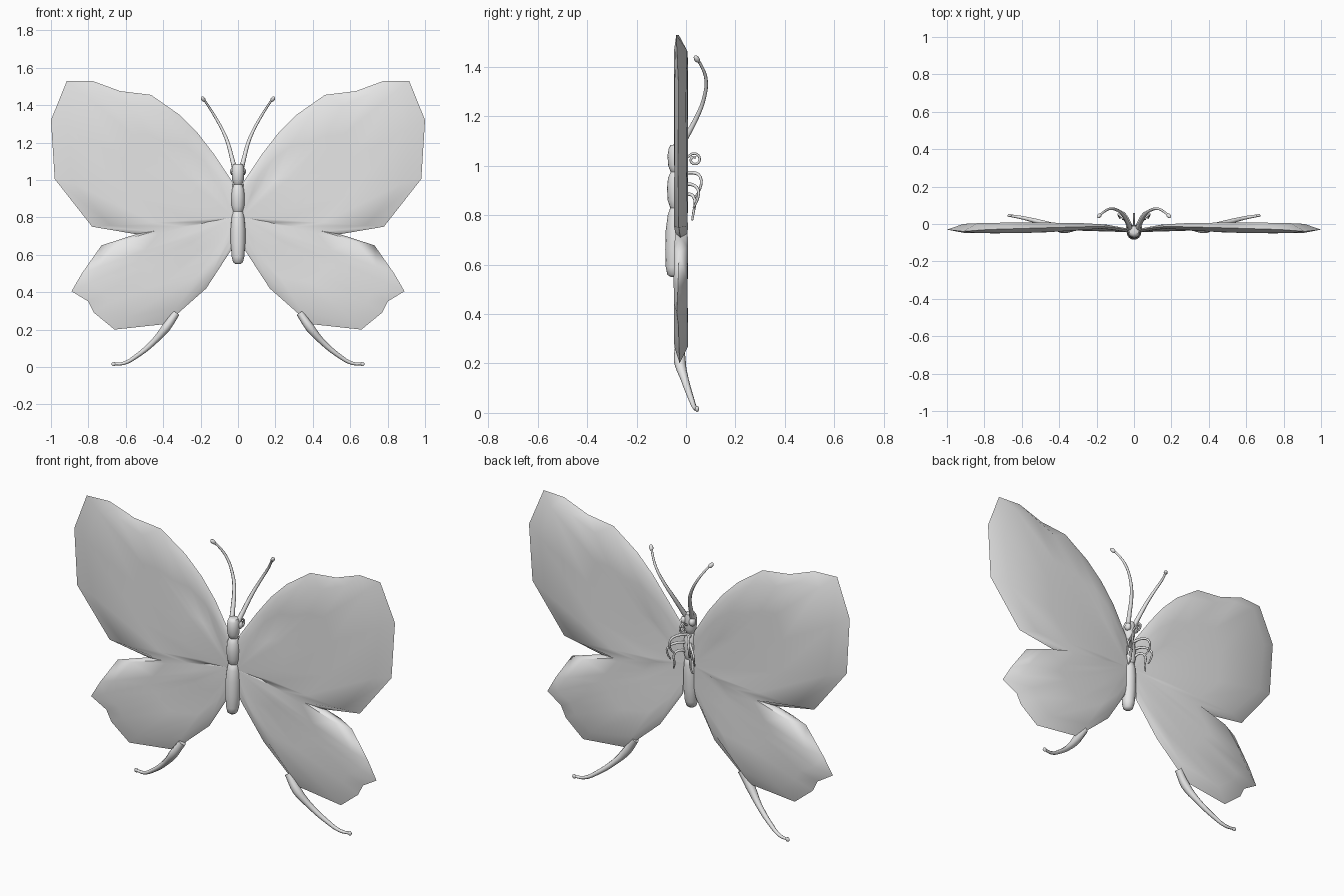
import bpy, bmesh, math
from mathutils import Vector

if "Cube" in bpy.data.objects:
    bpy.data.objects.remove(bpy.data.objects["Cube"])

grey = bpy.data.materials.new("soft_grey")
grey.diffuse_color = (0.8, 0.8, 0.8, 1)
grey.use_nodes = True
grey.node_tree.nodes["Principled BSDF"].inputs["Base Color"].default_value = grey.diffuse_color


def finish(obj, angle=50):
    obj.data.materials.clear()
    obj.data.materials.append(grey)
    bpy.ops.object.select_all(action='DESELECT')
    obj.select_set(True)
    bpy.context.view_layer.objects.active = obj
    bpy.ops.object.shade_smooth_by_angle(angle=math.radians(angle))
    return obj


def mesh_object(name, bm, angle=50):
    bmesh.ops.recalc_face_normals(bm, faces=bm.faces)
    me = bpy.data.meshes.new(name)
    bm.to_mesh(me)
    bm.free()
    obj = bpy.data.objects.new(name, me)
    bpy.context.collection.objects.link(obj)
    return finish(obj, angle)


def tube(name, pts, radii, side=1, res=4):
    """Smooth tapered tube through points; side=-1 mirrors it."""
    cu = bpy.data.curves.new(name, 'CURVE')
    cu.dimensions = '3D'
    cu.bevel_depth = 1
    cu.bevel_resolution = 2
    cu.resolution_u = res
    cu.use_fill_caps = True
    sp = cu.splines.new('BEZIER')
    sp.bezier_points.add(len(pts) - 1)
    for i, (bp, p) in enumerate(zip(sp.bezier_points, pts)):
        bp.co = (p[0] * side, p[1], p[2])
        bp.handle_left_type = bp.handle_right_type = 'AUTO'
        bp.radius = radii[min(i, len(radii) - 1)]
    obj = bpy.data.objects.new(name, cu)
    bpy.context.collection.objects.link(obj)
    bpy.ops.object.select_all(action='DESELECT')
    obj.select_set(True)
    bpy.context.view_layer.objects.active = obj
    bpy.ops.object.convert(target='MESH')
    return finish(bpy.context.view_layer.objects.active)


def ball(name, loc, scale, direction=None):
    bpy.ops.mesh.primitive_uv_sphere_add(segments=12, ring_count=8, location=loc)
    obj = bpy.context.object
    obj.name = name
    obj.scale = scale
    if direction:
        obj.rotation_euler = Vector(direction).to_track_quat('Z', 'Y').to_euler()
    return finish(obj)


def lerp_table(table, x):
    for (x0, a), (x1, b) in zip(table, table[1:]):
        if x <= x1:
            return a + (b - a) * max(0, (x - x0) / (x1 - x0))
    return table[-1][1]


# Wing outline (x, z), from the shoulder round the tip to the hind root
OUTLINE = [(.03, .99), (.13, 1.14), (.215, 1.25), (.315, 1.35), (.465, 1.455),
           (.63, 1.475), (.78, 1.53), (.915, 1.53), (1, 1.32), (.98, 1.005),
           (.78, .75), (.545, .71), (.73, .65), (.835, .5), (.89, .405),
           (.8, .35), (.77, .29), (.66, .2), (.385, .23), (.17, .42), (.04, .62)]
ROOT = Vector((.02, .8))
# Depth of the two wing surfaces and the rim, along x
FRONT = [(0, -.045), (.06, -.042), (.15, -.022), (.3, -.034), (.5, -.046), (.75, -.05), (1, -.045)]
BACK = [(0, -.03), (.06, -.02), (.15, -.003), (.3, .006), (.65, .008), (.85, .004), (1, -.005)]
RIM = [(0, -.036), (.15, -.012), (.4, -.018), (.8, -.03), (.92, -.04), (1, -.03)]


def wing(name, side):
    bm = bmesh.new()
    rim = [bm.verts.new((x * side, lerp_table(RIM, x), z)) for x, z in OUTLINE]
    for table in (FRONT, BACK):
        rings = [rim]
        for k in (1, .66, .33):
            ring = []
            for x, z in OUTLINE:
                v = Vector((x, z)) - ROOT
                t = k * (1 - min(.1, .2 * v.length) / v.length)
                p = ROOT + v * t
                ring.append(bm.verts.new((p.x * side, lerp_table(table, p.x), p.y)))
            rings.append(ring)
        hub = bm.verts.new((ROOT.x * side, lerp_table(table, ROOT.x), ROOT.y))
        n = len(OUTLINE)
        for a, b in zip(rings, rings[1:]):
            for i in range(n - 1):
                bm.faces.new((a[i], a[i + 1], b[i + 1], b[i]))
        for i in range(n - 1):
            bm.faces.new((rings[-1][i], rings[-1][i + 1], hub))
    return mesh_object(name, bm, 60)


def lathe(name, profile, seg=16):
    """Round body part from (z, radius, y centre) rows."""
    bm = bmesh.new()
    rings = []
    for z, r, y in profile:
        rings.append([bm.verts.new((r * math.cos(math.tau * i / seg),
                                    y + r * math.sin(math.tau * i / seg), z))
                      for i in range(seg)])
    for a, b in zip(rings, rings[1:]):
        for i in range(seg):
            j = (i + 1) % seg
            bm.faces.new((a[i], a[j], b[j], b[i]))
    bm.faces.new(rings[0])
    bm.faces.new(rings[-1])
    return mesh_object(name, bm)


# Body
lathe("abdomen", [(.55, .012, -.05), (.56, .026, -.05), (.59, .034, -.048), (.66, .039, -.045),
                  (.74, .039, -.043), (.8, .034, -.04), (.83, .026, -.038), (.84, .015, -.038)])
lathe("thorax", [(.815, .016, -.038), (.83, .026, -.038), (.86, .034, -.04), (.91, .036, -.041),
                 (.95, .032, -.041), (.975, .022, -.04), (.985, .012, -.04)])
lathe("head", [(.965, .012, -.04), (.975, .022, -.04), (1.0, .031, -.041), (1.04, .034, -.041),
               (1.07, .031, -.039), (1.083, .026, -.037), (1.086, .014, -.036)])

# Coiled mouth tube behind the head
coil = [(0, .034 + r * math.cos(a), 1.025 + r * math.sin(a))
        for a, r in ((2.6 - i * .8, .027 - i * .0018) for i in range(11))]
tube("mouth_coil", [(0, -.02, 1.02)] + coil, [.006, .005])

# Legs, one path per pair
LEGS = {
    "front_leg": [(.012, -.02, .965), (.035, .03, .972), (.055, .058, .955), (.06, .056, .905), (.045, .03, .865)],
    "middle_leg": [(.014, -.02, .92), (.045, .02, .925), (.08, .05, .9), (.082, .045, .86), (.075, .03, .83)],
    "hind_leg": [(.014, -.02, .87), (.03, .015, .885), (.05, .035, .865), (.05, .03, .81), (.06, .025, .78)],
}

for side, tag in ((1, "right"), (-1, "left")):
    wing("wing_" + tag, side)
    # Wing tail
    tube("tail_" + tag, [(.33, -.022, .29), (.385, -.025, .21), (.45, -.005, .135), (.54, .02, .06),
                         (.61, .036, .02), (.665, .045, .016)],
         [.02, .024, .016, .012, .009, .007], side)
    ball("tail_tip_" + tag, (.665 * side, .045, .016), (.012, .008, .012))
    # Antenna
    tube("antenna_" + tag, [(.018, -.03, 1.06), (.032, .0, 1.115), (.055, .045, 1.2), (.085, .072, 1.27),
                            (.13, .081, 1.35), (.165, .062, 1.405), (.183, .046, 1.43)],
         [.014, .012, .01, .008, .007, .006, .006], side)
    ball("antenna_tip_" + tag, (.186 * side, .044, 1.432), (.011, .011, .018), (.5 * side, -.5, .7))
    ball("eye_" + tag, (.026 * side, -.02, 1.045), (.017, .02, .022))
    for name, path in LEGS.items():
        tube(name + "_" + tag, path, [.008, .007, .006, .005, .004], side, 3)
